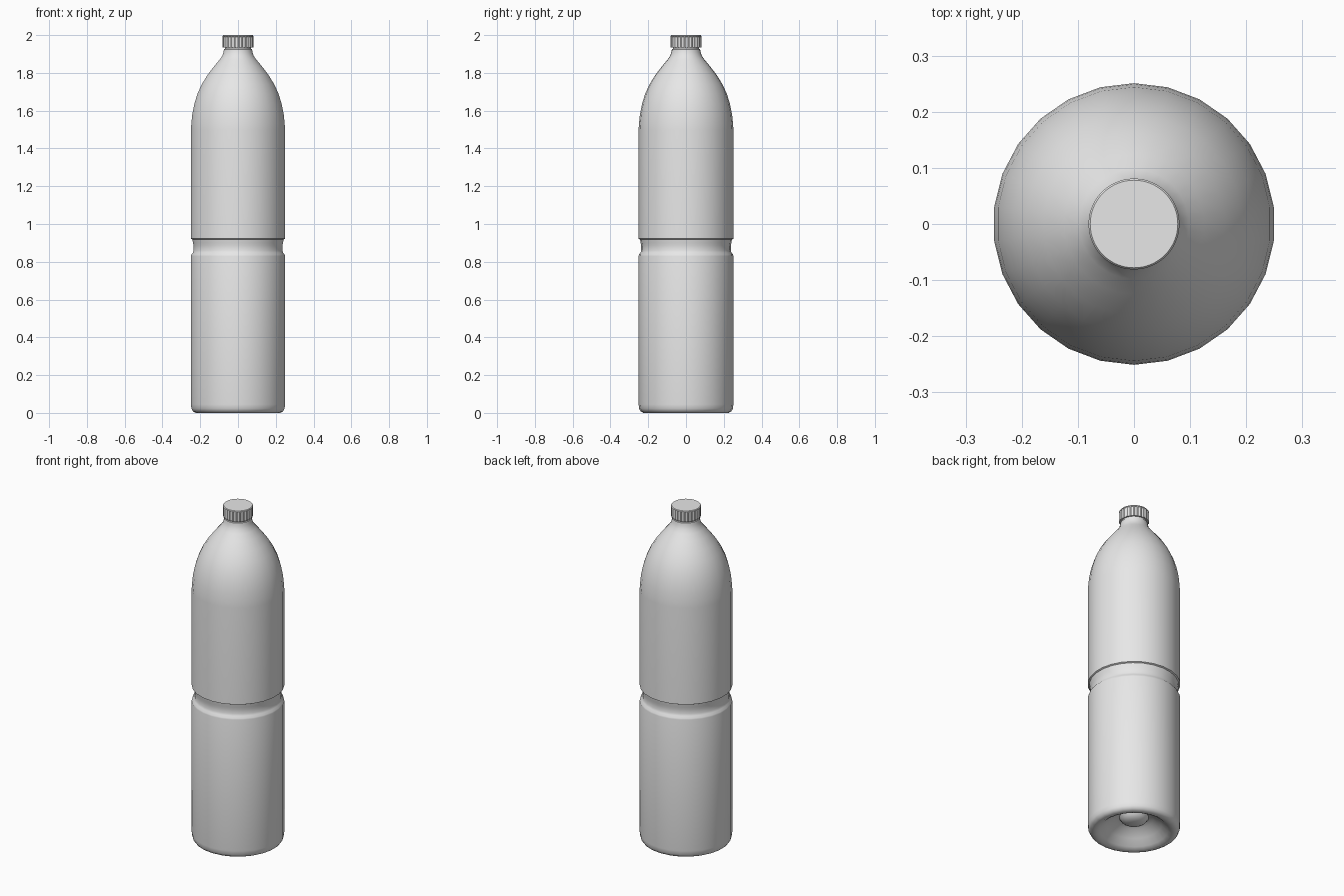
import bpy
import math

if "Cube" in bpy.data.objects:
    bpy.data.objects.remove(bpy.data.objects["Cube"], do_unlink=True)

SIDES = 26
RIDGES = 26

grey = bpy.data.materials.new("light_grey_plastic")
grey.use_nodes = True
colour = (0.8, 0.8, 0.8, 1)
grey.diffuse_color = colour
grey.node_tree.nodes["Principled BSDF"].inputs["Base Color"].default_value = colour


def ring(radii, z):
    """Ring of points, starting at the back; radii repeat around it."""
    n = len(radii)
    return [(r * math.cos(math.pi / 2 + math.tau * i / n),
             r * math.sin(math.pi / 2 + math.tau * i / n), z)
            for i, r in enumerate(radii)]


def skin(name, rings, angle):
    """Join rings from bottom to top into a closed, smooth-shaded solid."""
    n = len(rings[0])
    verts = [p for loop in rings for p in loop]
    faces = [tuple(reversed(range(n)))]
    for k in range(len(rings) - 1):
        a, b = k * n, (k + 1) * n
        for i in range(n):
            j = (i + 1) % n
            faces.append((a + i, a + j, b + j, b + i))
    faces.append(tuple(range(len(verts) - n, len(verts))))
    mesh = bpy.data.meshes.new(name)
    mesh.from_pydata(verts, [], faces)
    mesh.materials.append(grey)
    obj = bpy.data.objects.new(name, mesh)
    bpy.context.collection.objects.link(obj)
    bpy.ops.object.select_all(action="DESELECT")
    obj.select_set(True)
    bpy.context.view_layer.objects.active = obj
    bpy.ops.object.shade_smooth_by_angle(angle=math.radians(angle))
    return obj


# Bottle profile (radius, height)
base = [(0.015, 0.05), (0.045, 0.055), (0.068, 0.07), (0.08, 0.088),
        (0.105, 0.08), (0.15, 0.045), (0.185, 0.012), (0.205, 0.001),
        (0.225, 0.0), (0.24, 0.008), (0.248, 0.022), (0.251, 0.045)]
groove = [(0.251, 0.83), (0.249, 0.838), (0.241, 0.848), (0.237, 0.86),
          (0.237, 0.885), (0.24, 0.9), (0.243, 0.918), (0.251, 0.922)]
shoulder = [(0.251, 1.5), (0.249, 1.53), (0.244, 1.58), (0.233, 1.635),
            (0.216, 1.69), (0.193, 1.74), (0.162, 1.79), (0.125, 1.838),
            (0.098, 1.87), (0.084, 1.89), (0.077, 1.91), (0.075, 1.925),
            (0.07, 1.927), (0.07, 1.95)]
skin("bottle_body", [ring([r] * SIDES, z) for r, z in base + groove + shoulder], 50)

# Ridged screw cap with a plain rim at each end
outer, inner = 0.081, 0.0775
plain = [outer] * (RIDGES * 4)
ridged = [outer, outer, inner, inner] * RIDGES
skin("screw_cap", [
    ring([0.069] * len(plain), 1.935),
    ring(ridged, 1.935),
    ring(ridged, 1.991),
    ring(plain, 1.992),
    ring(plain, 1.996),
    ring([0.078] * len(plain), 2.0),
], 25)
